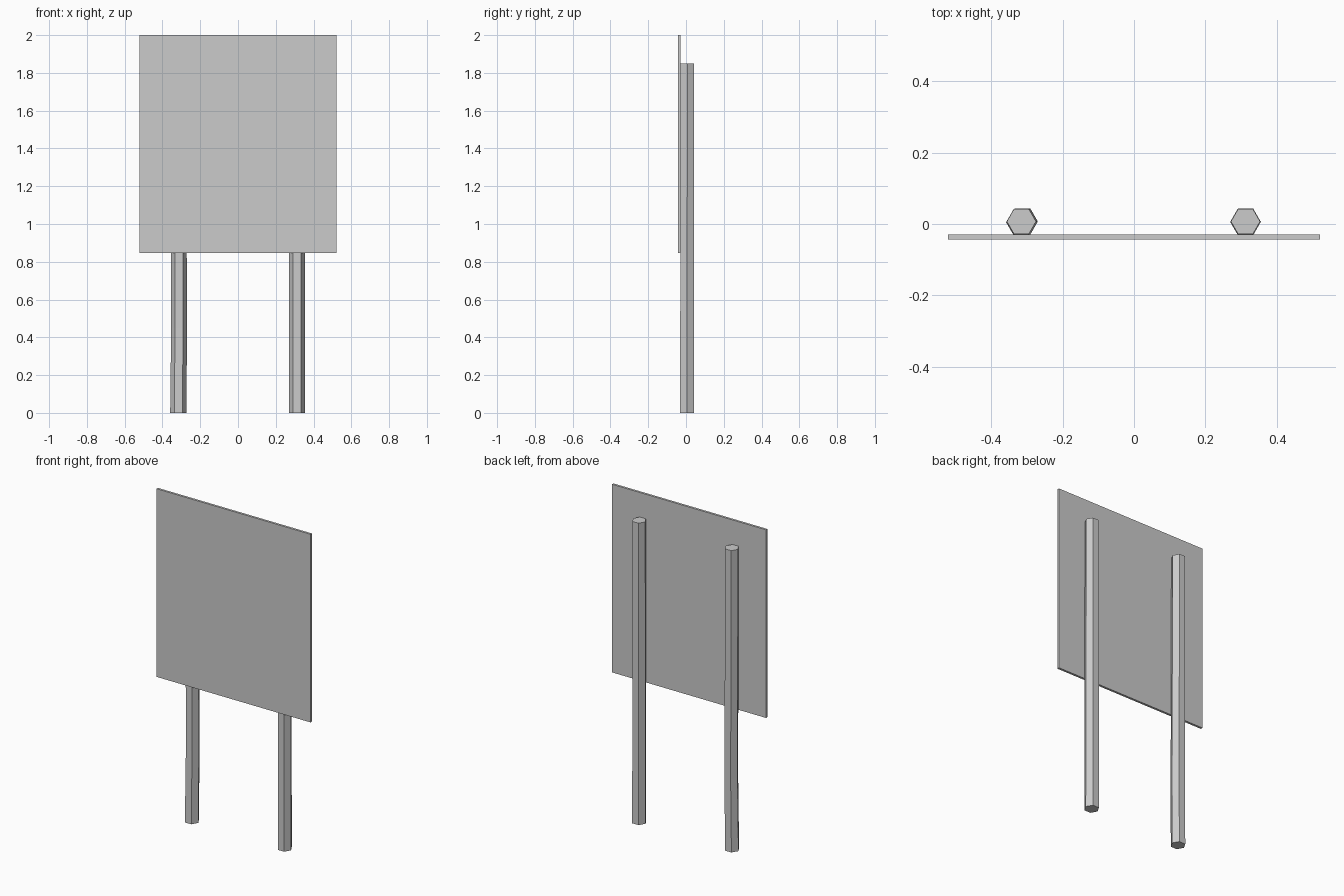
import bpy
import bmesh
from math import cos, sin, pi

cube = bpy.data.objects.get("Cube")
if cube:
    bpy.data.objects.remove(cube, do_unlink=True)

# Single plain grey
grey = bpy.data.materials.new("plain_grey")
grey.use_nodes = True
color = (0.6, 0.6, 0.6, 1)
grey.diffuse_color = color
grey.node_tree.nodes["Principled BSDF"].inputs["Base Color"].default_value = color


def add_object(name, bm):
    bmesh.ops.recalc_face_normals(bm, faces=bm.faces)
    mesh = bpy.data.meshes.new(name)
    bm.to_mesh(mesh)
    bm.free()
    mesh.materials.append(grey)
    obj = bpy.data.objects.new(name, mesh)
    bpy.context.collection.objects.link(obj)
    return obj


def post(name, rings, sides=6):
    """Loft a closed hexagonal post through (x, y, z, radius) rings."""
    bm = bmesh.new()
    loops = [[bm.verts.new((x + r * cos(2 * pi * i / sides),
                            y + r * sin(2 * pi * i / sides), z))
              for i in range(sides)] for x, y, z, r in rings]
    for low, high in zip(loops, loops[1:]):
        for i in range(sides):
            j = (i + 1) % sides
            bm.faces.new((low[i], low[j], high[j], high[i]))
    bm.faces.new(loops[0][::-1])
    bm.faces.new(loops[-1])
    return add_object(name, bm)


# Flat sign board
bm = bmesh.new()
bmesh.ops.create_cube(bm, size=1)
bmesh.ops.scale(bm, vec=(1.044, 0.014, 1.153), verts=bm.verts)
bmesh.ops.translate(bm, vec=(0, -0.036, 1.4235), verts=bm.verts)
add_object("sign_board", bm)

# Straight post, and one slightly bent near its foot
post("left_post", [(0.313, 0.006, 0, 0.043), (0.313, 0.007, 1.85, 0.041)])
post("right_post", [(-0.316, 0.005, 0, 0.043),
                    (-0.312, 0.007, 0.45, 0.042),
                    (-0.316, 0.007, 1.85, 0.041)])
